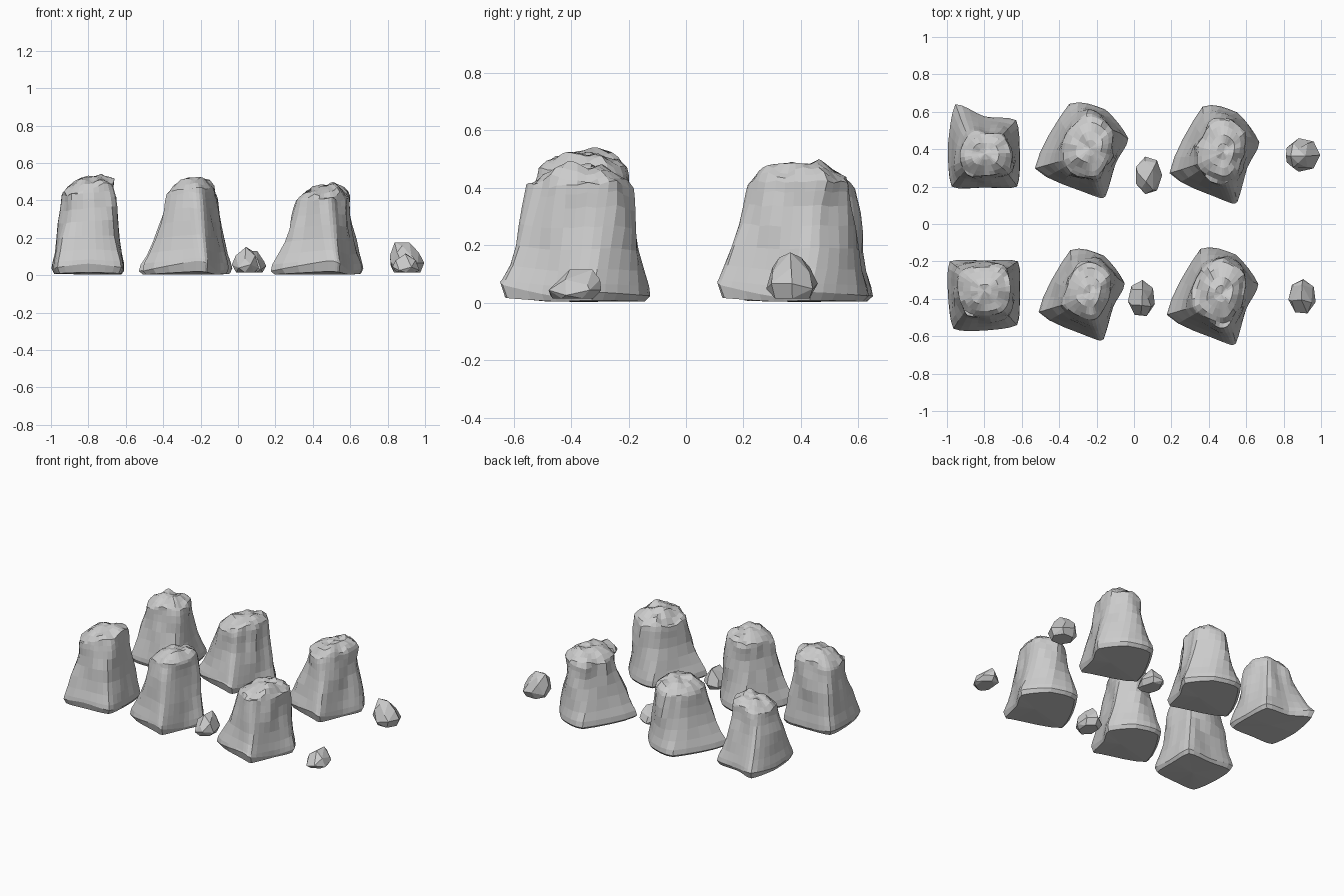
import bpy, bmesh, math
from mathutils import Vector, noise

if "Cube" in bpy.data.objects:
    bpy.data.objects.remove(bpy.data.objects["Cube"])


def finish(name, bm):
    bmesh.ops.recalc_face_normals(bm, faces=bm.faces)
    me = bpy.data.meshes.new(name)
    bm.to_mesh(me)
    bm.free()
    ob = bpy.data.objects.new(name, me)
    bpy.context.collection.objects.link(ob)
    return ob


def outline(pts, per=4, curve=0.55):
    # closed outline through all points, part straight, part curved
    ps = [Vector(p) for p in pts]
    n, out = len(ps), []
    for i in range(n):
        p0, p1, p2, p3 = ps[i - 1], ps[i], ps[(i + 1) % n], ps[(i + 2) % n]
        for k in range(per):
            t = k / per
            c = 0.5 * (2 * p1 + (p2 - p0) * t + (2 * p0 - 5 * p1 + 4 * p2 - p3) * t ** 2
                       + (3 * p1 - p0 - 3 * p2 + p3) * t ** 3)
            out.append(p1.lerp(p2, t).lerp(c, curve))
    return out


# height fraction, blend from foot outline to shoulder outline
WALL = [(0.12, 0.07), (0.23, 0.29), (0.38, 0.52), (0.54, 0.71), (0.68, 0.85), (0.78, 0.93), (0.85, 1.0)]
# height fraction, scale of shoulder outline
CAP = [(0.89, 0.93), (0.935, 0.76), (0.985, 0.5), (1.0, 0.25)]


def rock(name, foot, shoulder, h, tilt=(0, 0), seed=0):
    """foot: (x, y, lifted z) corners; shoulder: matching (x, y) corners."""
    f = outline(foot)
    s = outline([(x, y, 0) for x, y in shoulder], curve=1.0)
    n = len(f)
    fc = sum(f, Vector()) / n
    sc = sum(s, Vector()) / n
    # underside and flared foot
    rings = [[Vector((fc.x + (p.x - fc.x) * 0.93, fc.y + (p.y - fc.y) * 0.93, 0.004 + p.z * 0.3)) for p in f],
             [Vector((p.x, p.y, 0.022 + p.z)) for p in f]]
    # chiselled walls
    for t, b in WALL:
        ring = []
        for p, q in zip(f, s):
            v = p.lerp(q, b)
            z = t * h + p.z * (1 - t) * 0.6
            z += t * t * ((v.x - sc.x) * tilt[0] + (v.y - sc.y) * tilt[1])
            z += 0.03 * t * t * noise.noise(Vector((v.x * 14, v.y * 14, seed)))
            d = noise.noise(Vector((v.x * 10, v.y * 10, z * 5 + seed))) * 0.03 * min(1, t * 1.6)
            ring.append(Vector((v.x, v.y, z)) + Vector((v.x - sc.x, v.y - sc.y, 0)).normalized() * d)
        rings.append(ring)
    # broken crown
    for t, k in CAP:
        ring = []
        for q in s:
            v = sc.lerp(q, k)
            z = t * h + (v.x - sc.x) * tilt[0] + (v.y - sc.y) * tilt[1]
            z += 0.03 * noise.noise(Vector((v.x * 16, v.y * 16, seed + 5)))
            ring.append(Vector((v.x, v.y, z)))
        rings.append(ring)
    bm = bmesh.new()
    vr = [[bm.verts.new(v) for v in r] for r in rings]
    for a, b in zip(vr, vr[1:]):
        for i in range(n):
            j = (i + 1) % n
            bm.faces.new((a[i], a[j], b[j], b[i]))
    base = bm.verts.new((fc.x, fc.y, 0.004))
    top = bm.verts.new((sc.x, sc.y, sum(v.z for v in rings[-1]) / n))
    for i in range(n):
        j = (i + 1) % n
        bm.faces.new((vr[0][j], vr[0][i], base))
        bm.faces.new((vr[-1][i], vr[-1][j], top))
    return finish(name, bm)


def pebble(name, cx, cy, rx, ry, h, peak, turn):
    # faceted stone with its ridge shifted sideways by peak
    bm = bmesh.new()
    for z, k, n in ((0.015, 0.75, 6), (h * 0.38, 1.0, 7), (h * 0.7, 0.82, 6), (h, 0.42, 4)):
        for i in range(n):
            a = 2 * math.pi * i / n + turn
            s = max(0, z / h - 0.3)
            bm.verts.new((cx + rx * k * math.cos(a) + peak[0] * s, cy + ry * k * math.sin(a) + peak[1] * s,
                          z - (0.018 * (i % 2) if z > 0.02 else 0)))
    bmesh.ops.convex_hull(bm, input=bm.verts[:])
    bmesh.ops.dissolve_limit(bm, angle_limit=math.radians(16), verts=bm.verts[:], edges=bm.edges[:])
    return finish(name, bm)


# skewed boulders: west, north, north-east, east, waist, south-east and south corners
def skewed(name, x, y, h, kx, ky, seed):
    foot = [(-.25, -.10, 0), (-.07, .245, 0), (.12, .215, .005), (.24, .06, .015), (.175, -.07, 0),
            (.12, -.25, .04), (.055, -.245, .055)]
    shoulder = [(-.11, -.06), (-.06, .13), (.05, .19), (.16, .11), (.15, -.03), (.09, -.14), (.01, -.145)]
    return rock(name, [(x + a * kx, y + b * ky, c) for a, b, c in foot],
                [(x + a * kx, y + b * ky) for a, b in shoulder], h, (0.10, 0.0), seed)


skewed("boulder_front_right", 0.425, -0.383, 0.475, 1.0, 1.02, 3)
skewed("boulder_back_right", 0.435, 0.375, 0.485, 0.98, 1.03, 8)
skewed("boulder_front_middle", -0.275, -0.375, 0.52, 0.94, 0.96, 14)
skewed("boulder_back_middle", -0.275, 0.397, 0.465, 1.02, 1.0, 21)

# squarer boulders on the left
rock("boulder_front_left",
     [(-.985, -.20, .02), (-.80, -.195, 0), (-.62, -.20, .01), (-.61, -.38, 0), (-.625, -.54, .02),
      (-.80, -.57, .04), (-.965, -.56, .02), (-.995, -.38, .01)],
     [(-.92, -.25), (-.80, -.22), (-.68, -.24), (-.65, -.36), (-.69, -.47), (-.80, -.50), (-.91, -.47), (-.95, -.36)],
     0.525, (0.22, 0.08), 31)
rock("boulder_back_left",
     [(-.955, .64, .04), (-.80, .575, .01), (-.63, .555, .01), (-.61, .38, 0), (-.625, .20, .01),
      (-.80, .195, .01), (-.975, .20, .02), (-.995, .42, .01)],
     [(-.89, .47), (-.80, .49), (-.70, .48), (-.65, .38), (-.68, .28), (-.80, .25), (-.91, .28), (-.94, .38)],
     0.47, (0.15, 0.0), 44)

# loose pebbles
pebble("pebble_back_middle", 0.076, 0.26, 0.074, 0.103, 0.13, (.01, 0), 0.9)
pebble("pebble_front_middle", 0.04, -0.40, 0.074, 0.10, 0.15, (.005, .01), 1.5)
pebble("pebble_back_right", 0.905, 0.37, 0.094, 0.092, 0.175, (-.04, -.01), 0.0)
pebble("pebble_front_right", 0.90, -0.393, 0.075, 0.095, 0.115, (-.005, .04), 1.5)
